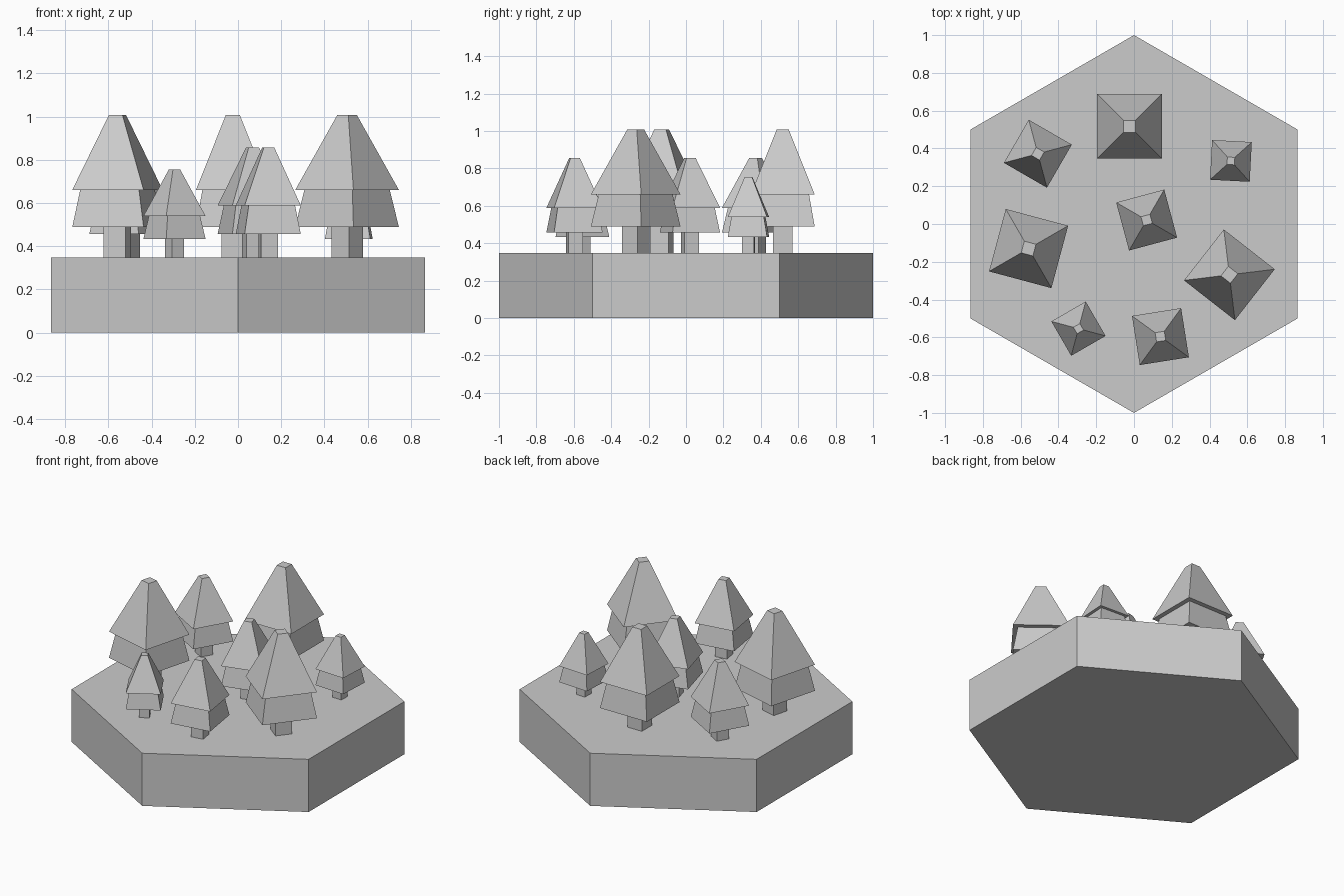
import bpy, bmesh
from math import radians, cos, sin, pi

if "Cube" in bpy.data.objects:
    bpy.data.objects.remove(bpy.data.objects["Cube"])

BASE_H = 0.348


def lathe(name, profile, sides, start):
    """Stack flat-sided rings given as (corner radius, z), capped at both ends."""
    bm = bmesh.new()
    rings = [[bm.verts.new((r * cos(start + 2 * pi * i / sides),
                            r * sin(start + 2 * pi * i / sides), z))
              for i in range(sides)] for r, z in profile]
    for a, b in zip(rings, rings[1:]):
        for i in range(sides):
            j = (i + 1) % sides
            bm.faces.new((a[i], a[j], b[j], b[i]))
    bm.faces.new(rings[0][::-1])
    bm.faces.new(rings[-1])
    bmesh.ops.recalc_face_normals(bm, faces=bm.faces)
    mesh = bpy.data.meshes.new(name)
    bm.to_mesh(mesh)
    bm.free()
    obj = bpy.data.objects.new(name, mesh)
    bpy.context.collection.objects.link(obj)
    return obj


# Hexagonal ground tile, points towards front and back
lathe("hex_tile", [(1, 0), (1, BASE_H)], 6, pi / 2)

# Tree outline: half width, height (trunk, lower tier, upper tier)
TREE = [(0.052, 0), (0.052, 0.14), (0.171, 0.14), (0.141, 0.312),
        (0.171, 0.312), (0.032, 0.66)]
LARGE, MEDIUM, SMALL = 1.0, 0.77, 0.615

# Trees: x, y, size, turn in degrees
trees = [
    (-0.024, 0.517, LARGE, 0),
    (-0.558, -0.130, LARGE, -15),
    (0.505, -0.269, LARGE, -38),
    (-0.509, 0.372, MEDIUM, -30),
    (0.067, 0.021, MEDIUM, 15),
    (0.140, -0.596, MEDIUM, 9),
    (0.513, 0.334, SMALL, -3),
    (-0.294, -0.554, SMALL, 30),
]
for n, (x, y, size, turn) in enumerate(trees, 1):
    profile = [(w * 2 ** 0.5 * size, h * size) for w, h in TREE]
    tree = lathe(f"tree_{n}", profile, 4, pi / 4)
    tree.location = (x, y, BASE_H)
    tree.rotation_euler.z = radians(turn)
